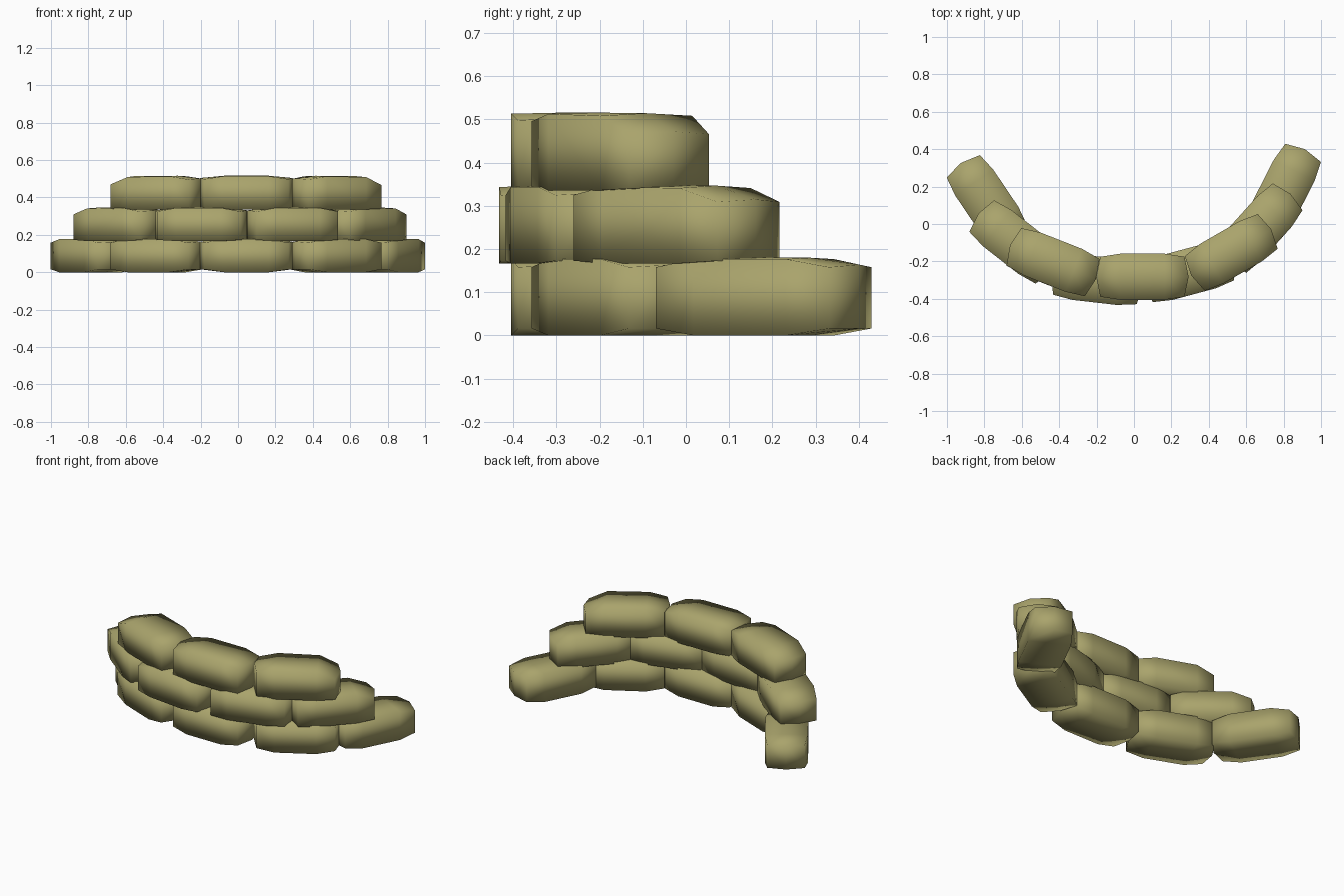
import bpy, bmesh, math
from mathutils import Matrix

if "Cube" in bpy.data.objects:
    bpy.data.objects.remove(bpy.data.objects["Cube"])

mat = bpy.data.materials.new("olive_sackcloth")
mat.diffuse_color = (0.40, 0.37, 0.15, 1)
mat.use_nodes = True
mat.node_tree.nodes["Principled BSDF"].inputs["Base Color"].default_value = mat.diffuse_color

H = 0.18  # bag height


def sandbag(name, x, y, z, deg, drop_l=0.022, drop_r=0.022, lift=0.016):
    """Low-poly pillow: six-point rings at four stations, bulging end caps."""
    bm = bmesh.new()
    rings = []
    for u, bulge, w, lo, hi in (
            (-0.225, -0.022, 0.107, lift, H - drop_l),
            (-0.12, 0, 0.123, 0, H - drop_l * 0.15),
            (0.12, 0, 0.123, 0, H - drop_r * 0.15),
            (0.225, 0.022, 0.107, lift, H - drop_r)):
        mid = min(H, hi + 0.006)
        pts = [(u, -w, lo), (u + bulge, 0, lo), (u, w, lo),
               (u, w, hi), (u + bulge, 0, mid), (u, -w, hi)]
        rings.append([bm.verts.new(p) for p in pts])
    for a, b in zip(rings, rings[1:]):
        for i in range(6):
            j = (i + 1) % 6
            bm.faces.new((a[i], a[j], b[j], b[i]))
    for r in (rings[0], rings[-1]):  # each end is two angled faces
        bm.faces.new((r[0], r[1], r[4], r[5]))
        bm.faces.new((r[1], r[2], r[3], r[4]))
    bmesh.ops.recalc_face_normals(bm, faces=bm.faces)
    for f in bm.faces:
        f.smooth = True
    bm.transform(Matrix.Translation((x, y, z)) @
                 Matrix.Rotation(math.radians(deg), 4, 'Z'))
    me = bpy.data.meshes.new(name)
    bm.to_mesh(me)
    bm.free()
    me.materials.append(mat)
    bpy.context.collection.objects.link(bpy.data.objects.new(name, me))


# Bottom course: five bags along the arc
for i, (x, y, a) in enumerate(((-0.787, 0.122, -56), (-0.435, -0.204, -21.5),
                               (0.045, -0.282, 0), (0.52, -0.152, 30),
                               (0.802, 0.18, 63))):
    sandbag(f"bottom_bag_{i + 1}", x, y, 0, a)

# Middle course: four bags over the joints
for i, (x, y, a, l, r) in enumerate(((-0.637, -0.096, -38, 0.038, 0.022),
                                     (-0.197, -0.297, -6.5, 0.022, 0.022),
                                     (0.29, -0.256, 15, 0.022, 0.022),
                                     (0.671, -0.022, 48, 0.022, 0.038))):
    sandbag(f"middle_bag_{i + 1}", x, y, 0.167, a, l, r, 0.006)

# Top course: three bags, outer ends sagging
for i, (x, y, a, l, r) in enumerate(((-0.433, -0.204, -21.5, 0.046, 0.02),
                                     (0.045, -0.282, 0, 0.018, 0.018),
                                     (0.52, -0.152, 30, 0.02, 0.05))):
    sandbag(f"top_bag_{i + 1}", x, y, 0.336, a, l, r, 0.004)
